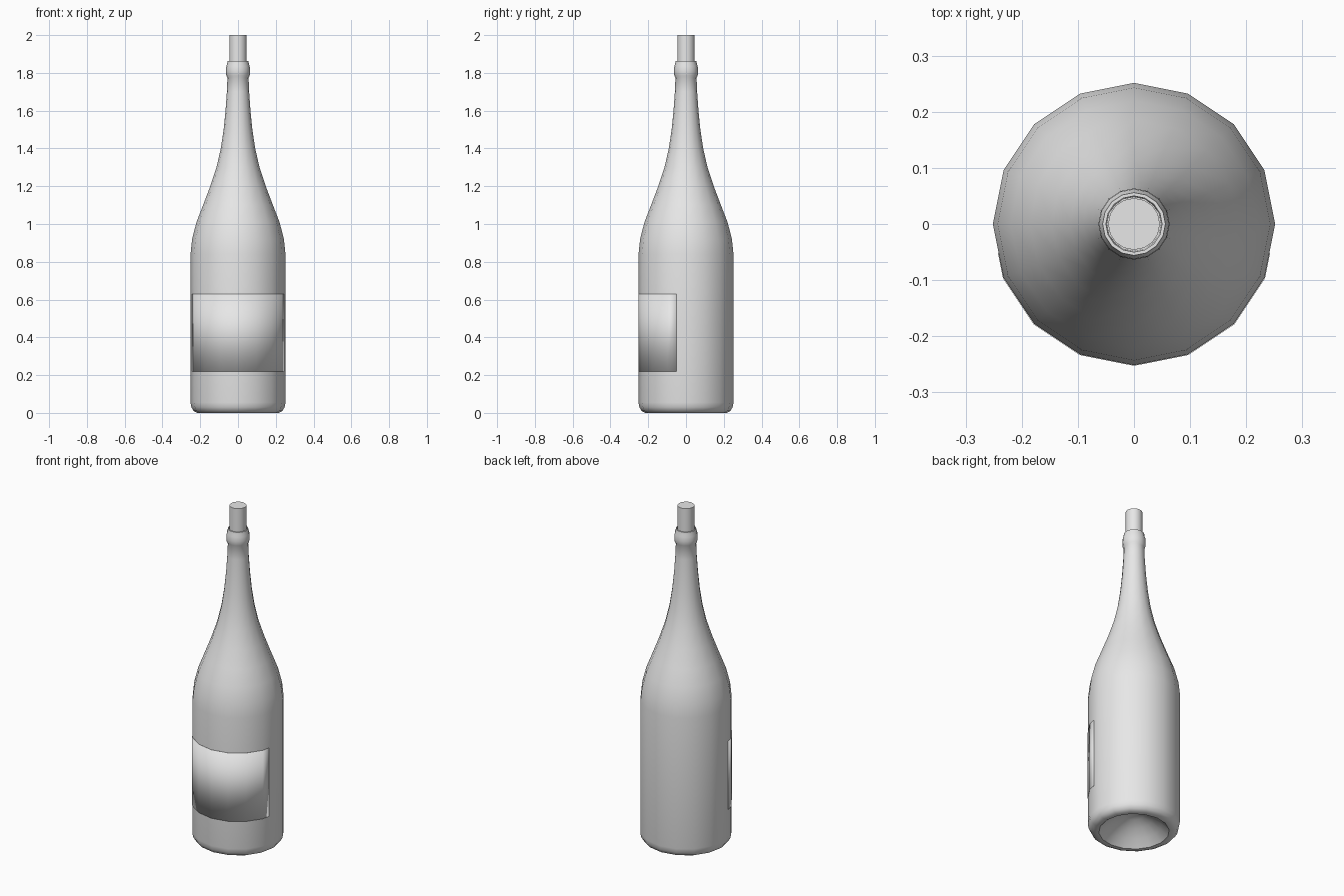
import bpy, bmesh, math

SIDES = 16
STEP = math.tau / SIDES

cube = bpy.data.objects.get("Cube")
if cube:
    bpy.data.objects.remove(cube, do_unlink=True)

# Single plain grey
grey = bpy.data.materials.new("plain grey")
grey.use_nodes = True
grey.diffuse_color = (0.8, 0.8, 0.8, 1)
grey.node_tree.nodes["Principled BSDF"].inputs["Base Color"].default_value = (0.8, 0.8, 0.8, 1)


def finish(name, bm, smooth_angle=35):
    mesh = bpy.data.meshes.new(name)
    bm.to_mesh(mesh)
    bm.free()
    mesh.materials.append(grey)
    obj = bpy.data.objects.new(name, mesh)
    bpy.context.collection.objects.link(obj)
    bpy.ops.object.select_all(action='DESELECT')
    obj.select_set(True)
    bpy.context.view_layer.objects.active = obj
    bpy.ops.object.shade_smooth_by_angle(angle=math.radians(smooth_angle))
    return obj


def lathe(name, profile):
    """Revolve (radius, height) points about the z axis."""
    bm = bmesh.new()
    verts = [bm.verts.new((r, 0, z)) for r, z in profile]
    edges = [bm.edges.new(pair) for pair in zip(verts, verts[1:])]
    bmesh.ops.spin(bm, geom=verts + edges, cent=(0, 0, 0), axis=(0, 0, 1),
                   angle=math.tau, steps=SIDES)
    bmesh.ops.remove_doubles(bm, verts=bm.verts, dist=0.0001)
    bmesh.ops.recalc_face_normals(bm, faces=bm.faces)
    return finish(name, bm)


# Bottle: hollow punt, rounded foot, straight body, shoulder, neck, lip and mouth
punt = [(0, 0.11), (0.05, 0.1), (0.1, 0.075), (0.15, 0.04), (0.192, 0)]
foot = [(0.215, 0), (0.235, 0.01), (0.247, 0.03), (0.2515, 0.055)]
shoulder = [(0.2515, 0.84), (0.243, 0.92), (0.22, 1.01), (0.185, 1.1),
            (0.147, 1.2), (0.114, 1.3), (0.091, 1.4), (0.076, 1.5),
            (0.066, 1.6), (0.059, 1.7), (0.056, 1.775)]
lip = [(0.062, 1.785), (0.0635, 1.81), (0.062, 1.835), (0.057, 1.85), (0.056, 1.863)]
mouth = [(0.05, 1.863), (0.048, 1.76), (0, 1.76)]
lathe("bottle", punt + foot + shoulder + lip + mouth)

# Cork standing in the mouth
lathe("cork", [(0, 1.77), (0.046, 1.77), (0.046, 2), (0, 2)])

# Front label: thin wrap that follows the flat sides of the body
half = math.radians(78)
angles = [-half] + [i * STEP for i in range(-3, 4)] + [half]
bm = bmesh.new()
columns = []
for a in angles:
    off = a % STEP - STEP / 2
    r = 0.2527 * math.cos(STEP / 2) / math.cos(off)
    columns.append([bm.verts.new((r * math.sin(a), -r * math.cos(a), z))
                    for z in (0.22, 0.63)])
for (a0, a1), (b0, b1) in zip(columns, columns[1:]):
    bm.faces.new((a0, b0, b1, a1))
label = finish("front_label", bm)
thickness = label.modifiers.new("thickness", 'SOLIDIFY')
thickness.thickness = 0.001
thickness.offset = -1
